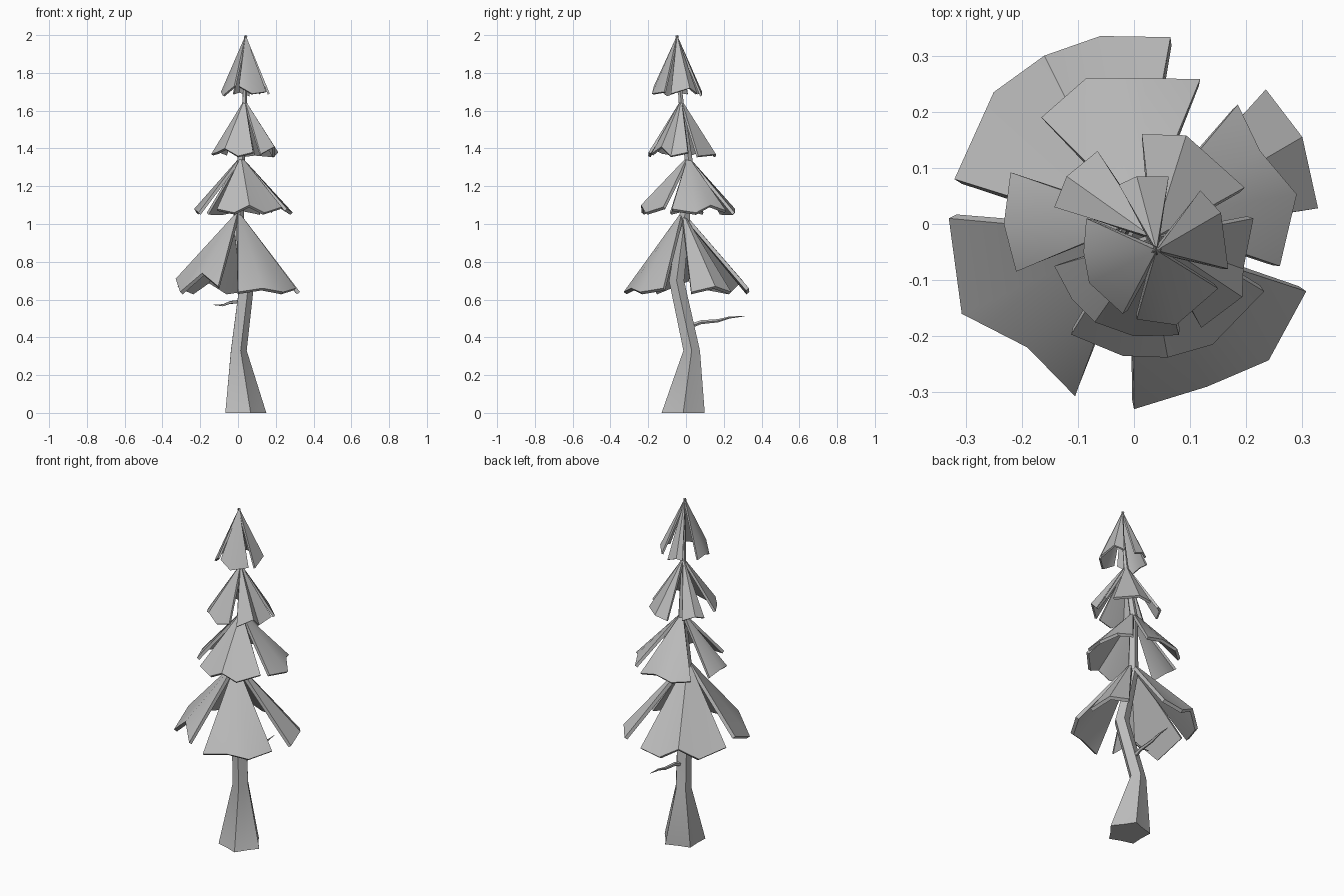
import bpy
import bmesh
from math import cos, sin, pi, radians
from mathutils import Vector

cube = bpy.data.objects.get("Cube")
if cube:
    bpy.data.objects.remove(cube, do_unlink=True)

GREY = (0.5, 0.5, 0.5, 1.0)
grey = bpy.data.materials.new("plain_grey")
grey.use_nodes = True
grey.diffuse_color = GREY
grey.node_tree.nodes["Principled BSDF"].inputs["Base Color"].default_value = GREY


def finish(name, bm, thickness=0.0):
    """Turn a bmesh into an object, optionally thickened, with sharp-edged smoothing."""
    mesh = bpy.data.meshes.new(name)
    bm.to_mesh(mesh)
    bm.free()
    mesh.materials.append(grey)
    obj = bpy.data.objects.new(name, mesh)
    bpy.context.scene.collection.objects.link(obj)
    bpy.ops.object.select_all(action="DESELECT")
    obj.select_set(True)
    bpy.context.view_layer.objects.active = obj
    if thickness:
        shell = obj.modifiers.new("shell", "SOLIDIFY")
        shell.thickness = thickness
        shell.offset = -1
        bpy.ops.object.modifier_apply(modifier=shell.name)
    bpy.ops.object.shade_smooth_by_angle(angle=radians(35))
    return obj


def stem(name, path, sides, axis="Z"):
    """Loft rings along a path of (centre, radius, flute depth)."""
    bm = bmesh.new()
    rings = []
    for centre, radius, flute in path:
        ring = []
        for i in range(sides):
            a = 2 * pi * i / sides
            r = radius * (1 - flute * (i % 2))
            u, v = r * cos(a), r * sin(a)
            offset = {"X": (0, u, v), "Y": (u, 0, v), "Z": (u, v, 0)}[axis]
            ring.append(bm.verts.new(Vector(centre) + Vector(offset)))
        rings.append(ring)
    for low, high in zip(rings, rings[1:]):
        for i in range(sides):
            j = (i + 1) % sides
            bm.faces.new((low[i], low[j], high[j], high[i]))
    bm.faces.new(rings[0])
    bm.faces.new(rings[-1])
    bmesh.ops.recalc_face_normals(bm, faces=bm.faces)
    return finish(name, bm)


def foliage(name, apex, boughs, thickness):
    """Fan each bough from the shared apex down to its ragged rim."""
    bm = bmesh.new()
    for rim in boughs:
        top = bm.verts.new(apex)
        edge = [bm.verts.new(p) for p in rim]
        for a, b in zip(edge, edge[1:]):
            face = bm.faces.new((top, a, b))
            face.normal_update()
            if face.normal.z < 0:
                face.normal_flip()
    return finish(name, bm, thickness)


# Crooked fluted trunk
stem("trunk", [
    ((0.03, -0.015, 0), 0.12, 0.22),
    ((0, 0.03, 0.33), 0.046, 0.18),
    ((0.045, -0.05, 0.7), 0.042, 0.18),
    ((0, -0.01, 1.0), 0.03, 0.15),
    ((0.015, 0.015, 1.33), 0.022, 0.1),
    ((0.035, -0.025, 1.64), 0.014, 0.1),
    ((0.04, -0.05, 1.9), 0.005, 0),
], 10)

# Dead twigs
stem("back_twig", [
    ((0.02, 0.01, 0.455), 0.014, 0),
    ((0.02, 0.08, 0.48), 0.011, 0),
    ((0.02, 0.17, 0.488), 0.009, 0),
    ((0.02, 0.23, 0.505), 0.006, 0),
    ((0.02, 0.31, 0.512), 0.001, 0),
], 5, "Y")
stem("side_twig", [
    ((0.03, -0.03, 0.59), 0.011, 0),
    ((-0.04, -0.03, 0.585), 0.008, 0),
    ((-0.08, -0.03, 0.57), 0.006, 0),
    ((-0.13, -0.03, 0.572), 0.001, 0),
], 5, "X")

# Foliage tiers, each of four boughs: back, left, front, right
foliage("bottom_foliage", (0, -0.02, 1.07), [
    [(-.32, .08, .67), (-.25, .235, .64), (-.16, .3, .7), (-.06, .335, .64), (.065, .333, .66)],
    [(.235, .24, .64), (.3, .155, .67), (.328, .028, .64)],
    [(.307, -.12, .66), (.24, -.243, .64), (.13, -.29, .66), (0, -.33, .64)],
    [(-.105, -.307, .67), (-.19, -.22, .74), (-.307, -.16, .64), (-.33, .01, .71)],
], 0.02)
foliage("lower_middle_foliage", (.015, .01, 1.36), [
    [(-.165, .19, 1.06), (-.085, .26, 1.06), (.02, .26, 1.08), (.118, .258, 1.06)],
    [(.185, .213, 1.07), (.225, .13, 1.1), (.29, .053, 1.06), (.26, -.075, 1.08)],
    [(.232, -.12, 1.09), (.14, -.215, 1.06), (.06, -.238, 1.1), (-.02, -.235, 1.06), (-.112, -.197, 1.08)],
    [(-.21, -.085, 1.06), (-.232, 0, 1.08), (-.22, .092, 1.06)],
], 0.017)
foliage("upper_middle_foliage", (.035, -.025, 1.66), [
    [(.014, .16, 1.36), (.093, .158, 1.37), (.197, .065, 1.36)],
    [(.213, .01, 1.38), (.195, -.08, 1.36), (.193, -.13, 1.41), (.12, -.185, 1.37)],
    [(.08, -.198, 1.38), (0, -.2, 1.36), (-.07, -.175, 1.4), (-.11, -.135, 1.38), (-.142, -.075, 1.37)],
    [(-.142, .03, 1.37), (-.12, .085, 1.39), (-.065, .13, 1.37)],
], 0.014)
foliage("top_foliage", (.04, -.047, 2), [
    [(-.027, .07, 1.69), (.005, .085, 1.7), (.062, .085, 1.68)],
    [(.118, .06, 1.69), (.155, .02, 1.72), (.168, -.08, 1.69)],
    [(.15, -.115, 1.7), (.075, -.18, 1.69), (.005, -.17, 1.73)],
    [(-.02, -.16, 1.73), (-.08, -.105, 1.68), (-.09, -.05, 1.7), (-.085, .01, 1.69)],
], 0.011)
